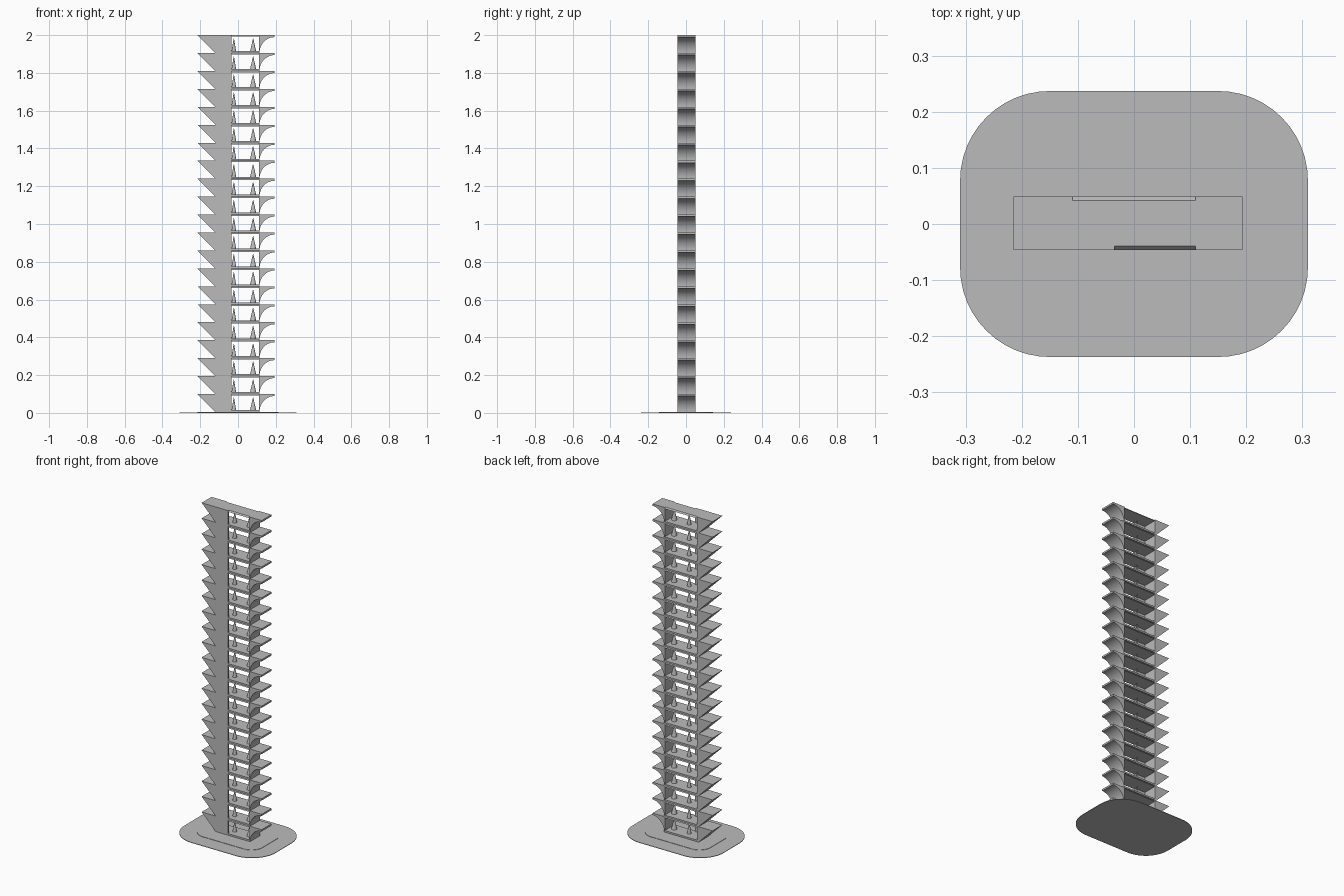
import bpy, bmesh, math
from mathutils import Vector

cube = bpy.data.objects.get("Cube")
if cube:
    bpy.data.objects.remove(cube, do_unlink=True)

FLOORS, PITCH, BASE = 21, 0.095, 0.005
FRONT, BACK = -0.046, 0.049
LEFT, RIGHT, PANEL_END = -0.11, 0.11, -0.035

grey = bpy.data.materials.new("light_grey")
grey.use_nodes = True
grey.diffuse_color = (0.5, 0.5, 0.5, 1)
grey.node_tree.nodes["Principled BSDF"].inputs["Base Color"].default_value = (0.5, 0.5, 0.5, 1)


def finish(name, bm, z=0.0, repeat=False, smooth=False):
    bmesh.ops.recalc_face_normals(bm, faces=bm.faces)
    mesh = bpy.data.meshes.new(name)
    bm.to_mesh(mesh)
    bm.free()
    mesh.materials.append(grey)
    ob = bpy.data.objects.new(name, mesh)
    ob.location.z = z
    bpy.context.collection.objects.link(ob)
    if smooth:
        bpy.ops.object.select_all(action='DESELECT')
        ob.select_set(True)
        bpy.context.view_layer.objects.active = ob
        bpy.ops.object.shade_smooth_by_angle(angle=math.radians(35))
    if repeat:
        arr = ob.modifiers.new("floors", 'ARRAY')
        arr.count = FLOORS
        arr.use_relative_offset = False
        arr.use_constant_offset = True
        arr.constant_offset_displace = (0, 0, PITCH)
    return ob


def prism(name, points, sweep, **kw):
    """Extrude a closed outline of 3D points along a vector."""
    bm = bmesh.new()
    face = bm.faces.new([bm.verts.new(p) for p in points])
    out = bmesh.ops.extrude_face_region(bm, geom=[face], use_keep_orig=True)
    verts = [g for g in out["geom"] if isinstance(g, bmesh.types.BMVert)]
    bmesh.ops.translate(bm, verts=verts, vec=Vector(sweep))
    return finish(name, bm, **kw)


def side_profile(name, outline, y0=FRONT, y1=BACK, **kw):
    return prism(name, [(x, y0, z) for x, z in outline], (0, y1 - y0, 0),
                 z=BASE, repeat=True, **kw)


def rounded_plate(name, hx, hy, r, height):
    points = []
    for q, (sx, sy) in enumerate([(1, 1), (-1, 1), (-1, -1), (1, -1)]):
        for i in range(13):
            a = math.pi / 2 * (q + i / 12)
            points.append((sx * (hx - r) + r * math.cos(a),
                           sy * (hy - r) + r * math.sin(a), 0))
    prism(name, points, (0, 0, height))


# Base: wide thin brim with a smaller raised plate
rounded_plate("base_brim", 0.31, 0.237, 0.16, 0.003)
rounded_plate("base_plate", 0.214, 0.142, 0.075, BASE)

# Sloped overhang wedges
side_profile("sloped_overhang", [(-0.215, PITCH), (-0.12, 0), (LEFT, 0), (LEFT, PITCH)])

# Curved overhangs: concave quarter ellipse
tip, foot, lip = 0.193, 0.114, 0.084
arc = [(tip - (tip - foot) * math.cos(math.pi / 2 * i / 16),
        lip * math.sin(math.pi / 2 * i / 16)) for i in range(17)]
side_profile("curved_overhang", [(RIGHT, 0)] + arc + [(tip, PITCH), (RIGHT, PITCH)], smooth=True)

# Floor slabs and front panels
side_profile("floor_slab", [(LEFT, 0), (RIGHT, 0), (RIGHT, 0.01), (LEFT, 0.01)])
side_profile("front_panel", [(LEFT, 0), (PANEL_END, 0), (PANEL_END, PITCH), (LEFT, PITCH)],
             y1=FRONT + 0.01)

# Bridges with bevelled long edges
low = PITCH - 0.008
prism("bridge", [(LEFT, FRONT, low), (LEFT, BACK, low),
                 (LEFT, BACK - 0.007, PITCH), (LEFT, FRONT + 0.007, PITCH)],
      (RIGHT - LEFT, 0, 0), z=BASE, repeat=True)

# Thin cones standing in each opening
for name, x, radius in (("small_cone", -0.022, 0.012), ("large_cone", 0.08, 0.016)):
    bm = bmesh.new()
    bmesh.ops.create_cone(bm, cap_ends=True, segments=24, radius1=radius,
                          radius2=0.001, depth=0.066)
    bmesh.ops.translate(bm, verts=bm.verts, vec=(x, 0, 0.01 + 0.033))
    finish(name, bm, z=BASE, repeat=True, smooth=True)
